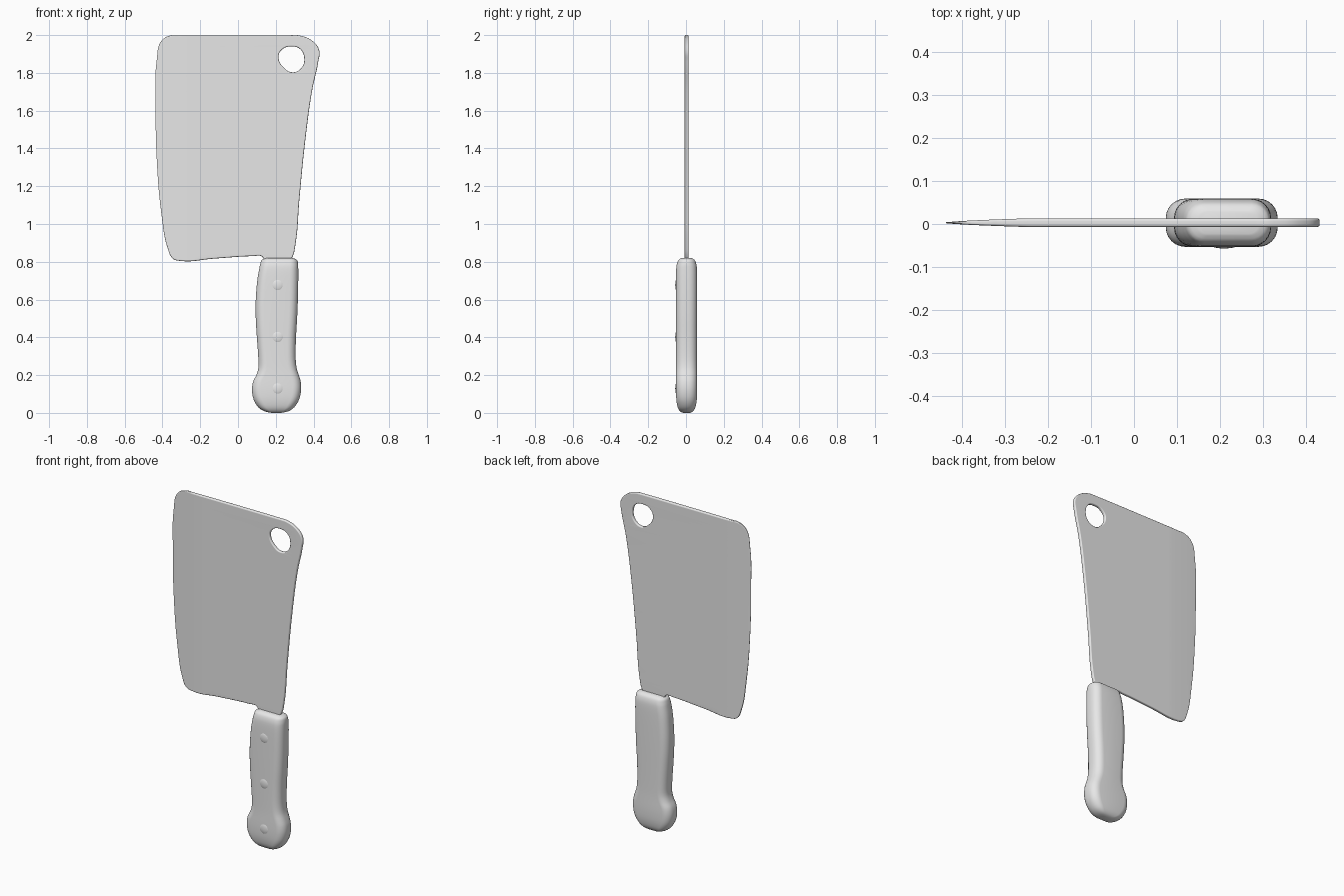
import bpy, bmesh, math
from mathutils import Vector

if "Cube" in bpy.data.objects:
    bpy.data.objects.remove(bpy.data.objects["Cube"], do_unlink=True)

grey = bpy.data.materials.new("plain_grey")
grey.use_nodes = True
grey.diffuse_color = (0.8, 0.8, 0.8, 1)
grey.node_tree.nodes["Principled BSDF"].inputs["Base Color"].default_value = (0.8, 0.8, 0.8, 1)

MID_Y = 0.003


def add_object(name, bm, angle):
    bmesh.ops.recalc_face_normals(bm, faces=bm.faces)
    mesh = bpy.data.meshes.new(name)
    bm.to_mesh(mesh)
    bm.free()
    mesh.materials.clear()
    mesh.materials.append(grey)
    ob = bpy.data.objects.new(name, mesh)
    bpy.context.collection.objects.link(ob)
    bpy.ops.object.select_all(action='DESELECT')
    ob.select_set(True)
    bpy.context.view_layer.objects.active = ob
    bpy.ops.object.shade_smooth_by_angle(angle=math.radians(angle))
    return ob


def smooth_rows(rows, steps):
    """Catmull-Rom interpolation through rows of values."""
    pts = [Vector(r) for r in rows]
    pts = [pts[0]] + pts + [pts[-1]]
    out = []
    for a, b, c, d in zip(pts, pts[1:], pts[2:], pts[3:]):
        for i in range(steps):
            t = i / steps
            out.append(b + (c - a) * t / 2 + (a * 2 - b * 5 + c * 4 - d) * t**2 / 2
                       + (b * 3 - a - c * 3 + d) * t**3 / 2)
    return out + [pts[-1]]


# Blade: smooth outline with a hanging hole, rounded rim
outline = [(-.43, 1.87), (-.405, 1.97), (-.35, 2), (-.31, 2), (.28, 2), (.325, 1.998),
           (.393, 1.97), (.43, 1.92), (.425, 1.86), (.393, 1.71), (.357, 1.45),
           (.325, 1.13), (.304, .89), (.288, .825), (.26, .79), (.17, .785),
           (.145, .80), (.125, .829), (.08, .83), (-.125, .817), (-.31, .805),
           (-.345, .817), (-.372, .87), (-.405, 1.05), (-.43, 1.34), (-.436, 1.61)]
hole = [(.351, 1.873), (.335, 1.825), (.29, 1.803), (.245, 1.825),
        (.214, 1.885), (.235, 1.925), (.28, 1.94), (.33, 1.925)]
curve = bpy.data.curves.new("blade_outline", 'CURVE')
curve.dimensions = '2D'
curve.fill_mode = 'BOTH'
curve.resolution_u = 6
curve.extrude = 0.004
curve.bevel_depth = 0.006
curve.bevel_resolution = 2
curve.offset = -0.006
for loop in (outline, hole):
    spline = curve.splines.new('BEZIER')
    spline.bezier_points.add(len(loop) - 1)
    spline.use_cyclic_u = True
    for p, (x, z) in zip(spline.bezier_points, loop):
        p.co = (x, z, 0)
        p.handle_left_type = p.handle_right_type = 'AUTO'
helper = bpy.data.objects.new("blade_outline", curve)
bpy.context.collection.objects.link(helper)
bpy.context.view_layer.update()
flat = bpy.data.meshes.new_from_object(helper.evaluated_get(bpy.context.evaluated_depsgraph_get()))
bpy.data.objects.remove(helper)

bm = bmesh.new()
bm.from_mesh(flat)
bmesh.ops.remove_doubles(bm, verts=bm.verts, dist=0.0002)
for i in range(7):
    bmesh.ops.bisect_plane(bm, geom=bm.verts[:] + bm.edges[:] + bm.faces[:],
                           plane_co=(-.41 + i * .03, 0, 0), plane_no=(1, 0, 0))
# Thin the blade toward its cutting edge
for v in bm.verts:
    x, z, y = v.co
    thin = min(1, max(0.05, (x + .44) / .19)) ** 0.6
    v.co = (x, MID_Y - y * thin, z)
blade = add_object("blade", bm, 40)
blade.modifiers.new("even_shading", 'WEIGHTED_NORMAL').keep_sharp = True

# Handle: rounded-rectangle sections lofted up z (z, left x, right x, half depth)
rows = [(0, .18, .225, .018), (.008, .142, .265, .034), (.03, .107, .298, .047),
        (.07, .083, .323, .054), (.12, .074, .334, .056), (.165, .08, .332, .056),
        (.2, .097, .322, .056), (.24, .108, .31, .056), (.3, .107, .305, .056),
        (.4, .10, .307, .056), (.5, .094, .313, .056), (.6, .094, .317, .056),
        (.7, .102, .319, .056), (.76, .112, .319, .055), (.79, .118, .318, .051),
        (.81, .126, .312, .042), (.82, .15, .29, .026)]
bm = bmesh.new()
rings = []
for z, x0, x1, depth in smooth_rows(rows, 3):
    mid, half = (x0 + x1) / 2, (x1 - x0) / 2
    r = min(.045, half * .9, depth * .9)
    ring = []
    for q in range(4):
        sx, sy = (1, -1, -1, 1)[q], (1, 1, -1, -1)[q]
        for k in range(7):
            a = (q + k / 6) * math.pi / 2
            ring.append(bm.verts.new((mid + sx * (half - r) + r * math.cos(a),
                                      MID_Y + sy * (depth - r) + r * math.sin(a), z)))
    rings.append(ring)
for low, high in zip(rings, rings[1:]):
    for i in range(len(low)):
        j = (i + 1) % len(low)
        bm.faces.new((low[i], low[j], high[j], high[i]))
bm.faces.new(rings[0])
bm.faces.new(rings[-1])
add_object("handle", bm, 50)

# Rivets: shallow domes on the front of the handle
for name, z in (("lower", .13), ("middle", .402), ("upper", .677)):
    bm = bmesh.new()
    bmesh.ops.create_uvsphere(bm, u_segments=24, v_segments=12, radius=1)
    for v in bm.verts:
        x, y, h = v.co
        v.co = (.21 + x * .033, -.048 - h * .009, z + y * .033)
    add_object(name + "_rivet", bm, 60)
